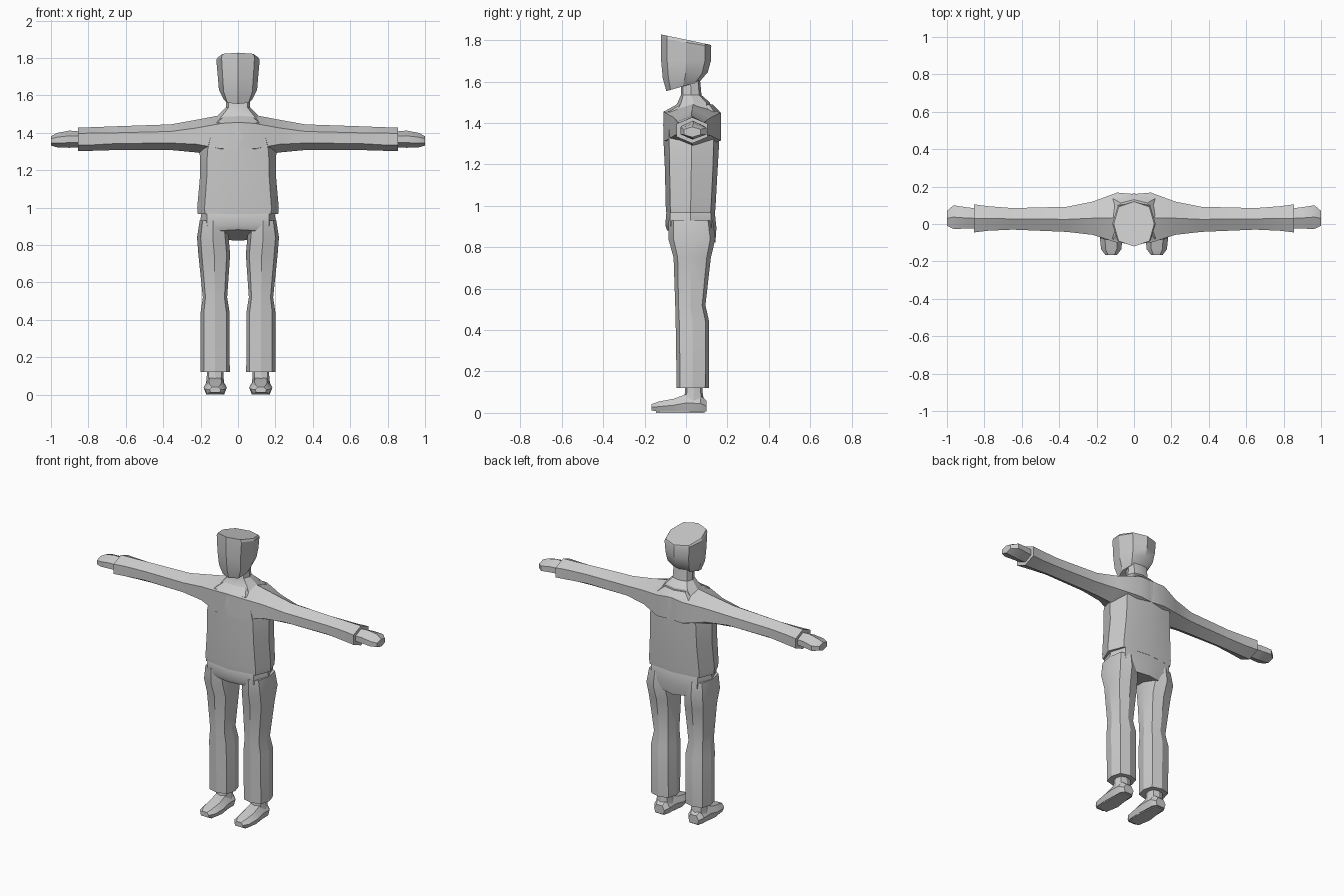
import bpy, bmesh, math

if "Cube" in bpy.data.objects:
    bpy.data.objects.remove(bpy.data.objects["Cube"])

grey = bpy.data.materials.new("plain grey")
grey.diffuse_color = (0.6, 0.6, 0.6, 1)
grey.use_nodes = True
grey.node_tree.nodes["Principled BSDF"].inputs["Base Color"].default_value = grey.diffuse_color


def loft(name, rings, mirror=False):
    """Skin a list of equal-length point rings, with both ends capped."""
    bm = bmesh.new()
    loops = [[bm.verts.new(p) for p in ring] for ring in rings]
    n = len(loops[0])
    for a, b in zip(loops, loops[1:]):
        for i in range(n):
            j = (i + 1) % n
            bm.faces.new((a[i], a[j], b[j], b[i]))
    bm.faces.new(loops[0])
    bm.faces.new(loops[-1])
    bmesh.ops.recalc_face_normals(bm, faces=bm.faces)
    mesh = bpy.data.meshes.new(name)
    bm.to_mesh(mesh)
    bm.free()
    mesh.materials.append(grey)
    obj = bpy.data.objects.new(name, mesh)
    bpy.context.collection.objects.link(obj)
    if mirror:
        # mirror across x = 0
        mod = obj.modifiers.new("mirror", "MIRROR")
        mod.use_clip = False
        mod.use_mirror_merge = False
    bpy.ops.object.select_all(action="DESELECT")
    obj.select_set(True)
    bpy.context.view_layer.objects.active = obj
    bpy.ops.object.shade_smooth_by_angle(angle=math.radians(28))
    return obj


def octagon(z, x0, x1, y0, y1, k=0.78, slope=0.0):
    """Level eight-sided ring; slope tilts it along y."""
    cx, cy, rx, ry = (x0 + x1) / 2, (y0 + y1) / 2, (x1 - x0) / 2, (y1 - y0) / 2
    unit = [(1, 0), (k, k), (0, 1), (-k, k), (-1, 0), (-k, -k), (0, -1), (k, -k)]
    return [(cx + rx * u, cy + ry * v, z + slope * ry * v) for u, v in unit]


def hexagon(x, y0, y1, z0, z1, side=0.5):
    """Upright six-sided ring across the arm, points at top and bottom."""
    cy, cz, h = (y0 + y1) / 2, (z0 + z1) / 2, (z1 - z0) / 2 * side
    return [(x, cy, z1), (x, y1, cz + h), (x, y1, cz - h),
            (x, cy, z0), (x, y0, cz - h), (x, y0, cz + h)]


# Head: blocky, sloping crown and a jaw rising towards the back
loft("head", [
    octagon(1.577, -.075, .075, -.095, .065, .75, .28),
    octagon(1.63, -.102, .102, -.112, .105, .75, .14),
    octagon(1.70, -.108, .108, -.12, .12, .76),
    octagon(1.79, -.116, .116, -.12, .122, .76, -.17),
    octagon(1.803, -.108, .108, -.12, .12, .76, -.21)])

# Neck flaring into the collar
loft("neck", [
    octagon(1.44, -.16, .16, -.075, .13),
    octagon(1.50, -.10, .10, -.04, .115),
    octagon(1.535, -.065, .065, -.025, .075),
    octagon(1.64, -.06, .06, -.025, .065)])

# Jumper body, hem to upper chest
loft("torso", [
    octagon(.965, -.215, .215, -.095, .14, .82),
    octagon(1.0, -.218, .218, -.098, .143, .82),
    octagon(1.18, -.202, .202, -.102, .153, .82),
    octagon(1.30, -.205, .205, -.108, .16, .8),
    octagon(1.39, -.18, .18, -.11, .163, .8),
    octagon(1.455, -.14, .14, -.108, .163, .8),
    octagon(1.49, -.09, .09, -.045, .13, .8)])

# Sleeves, from the chest to the cuff
loft("sleeve", [
    hexagon(0, -.108, .16, 1.27, 1.50, .62),
    hexagon(.09, -.10, .168, 1.27, 1.495, .6),
    hexagon(.22, -.058, .12, 1.295, 1.47, .5),
    hexagon(.36, -.042, .092, 1.308, 1.445, .45),
    hexagon(.65, -.03, .085, 1.308, 1.435, .45),
    hexagon(.78, -.036, .095, 1.304, 1.43, .5),
    hexagon(.856, -.045, .105, 1.302, 1.428, .5)], mirror=True)

# Mitten hands
loft("hand", [
    hexagon(.82, -.022, .08, 1.325, 1.405, .4),
    hexagon(.90, -.025, .09, 1.32, 1.412, .4),
    hexagon(.965, -.026, .10, 1.322, 1.40, .4),
    hexagon(1.0, -.01, .07, 1.332, 1.382, .5)], mirror=True)

# Trouser seat, its underside higher at the front
loft("trouser_seat", [
    octagon(1.0, -.19, .19, -.088, .13, .84),
    octagon(.96, -.197, .197, -.096, .14, .84),
    octagon(.90, -.207, .207, -.10, .147, .8, -.05),
    octagon(.853, -.19, .19, -.092, .142, .74, -.25)])

# Trouser legs
loft("trouser_leg", [
    octagon(.93, .06, .205, -.085, .13),
    octagon(.84, .05, .219, -.085, .142),
    octagon(.75, .042, .212, -.06, .12),
    octagon(.52, .058, .188, -.052, .094),
    octagon(.44, .045, .20, -.05, .112),
    octagon(.12, .044, .20, -.045, .11)], mirror=True)

# Ankles rising into the trouser cuffs
loft("ankle", [
    octagon(.05, .072, .172, -.015, .088),
    octagon(.10, .078, .167, -.005, .08),
    octagon(.16, .078, .167, -.005, .08)], mirror=True)


def shoe_ring(y, w, top, x=.122, sole=.006):
    """Shoe section: flat sole, bulging sides and a narrower top."""
    mid = sole + (top - sole) * .5
    return [(x - w * .8, y, sole), (x + w * .8, y, sole), (x + w, y, mid),
            (x + w * .55, y, top), (x - w * .55, y, top), (x - w, y, mid)]


# Shoes, heel to toe
loft("shoe", [
    shoe_ring(.098, .036, .06),
    shoe_ring(.07, .055, .085),
    shoe_ring(.0, .057, .09),
    shoe_ring(-.06, .062, .068),
    shoe_ring(-.135, .054, .054),
    shoe_ring(-.167, .03, .042, sole=.012)], mirror=True)

# Thin soles resting on the ground
loft("sole", [
    [(.094, .09, z), (.15, .09, z), (.17, -.06, z), (.155, -.145, z),
     (.088, -.145, z), (.073, -.06, z)] for z in (0, .007)], mirror=True)
